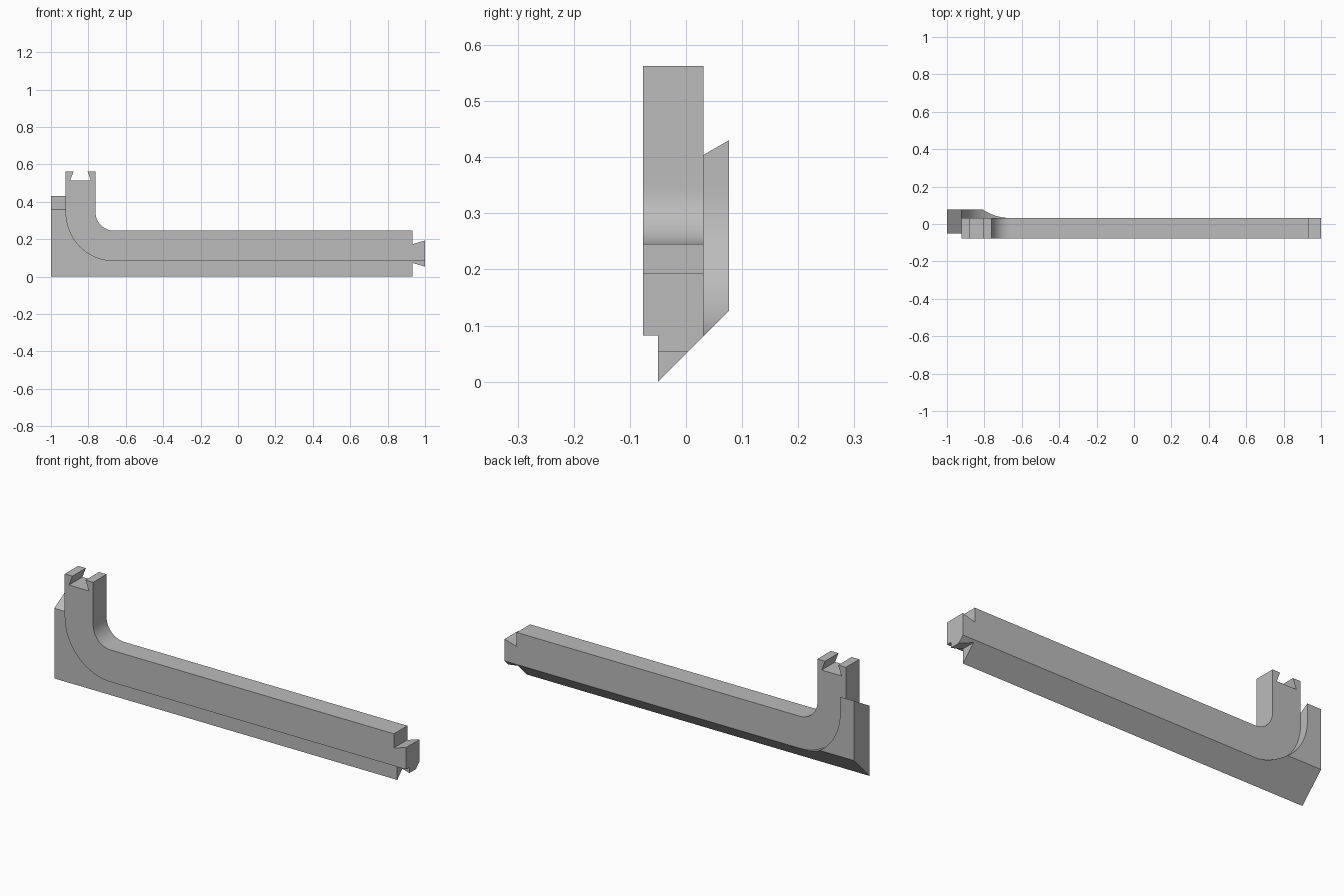
import bpy
import bmesh
import math
from mathutils import Vector

old = bpy.data.objects.get("Cube")
if old:
    bpy.data.objects.remove(old, do_unlink=True)

grey = bpy.data.materials.new("plain grey")
grey.use_nodes = True
grey.diffuse_color = (0.5, 0.5, 0.5, 1)
grey.node_tree.nodes["Principled BSDF"].inputs["Base Color"].default_value = (0.5, 0.5, 0.5, 1)

# Main dimensions
FRONT, BACK = -0.077, 0.031            # bent bar depth
LIP_FRONT, LIP_BACK = -0.05, 0.077     # backing flange depth
LEFT, RIGHT, TOP = -0.922, -0.762, 0.563   # upright arm
BAR_LOW, BAR_TOP, BAR_END = 0.082, 0.245, 0.932
BEND_X, BEND_Z = -0.662, 0.345         # shared centre of both bend arcs
ARM_MID = (LEFT + RIGHT) / 2
TENON_Z, ROOT, TIP = 0.123, 0.05, 0.07


def bend(rx, rz, steps=20):
    """Quarter arc from the upright arm down to the long bar."""
    angles = [math.pi * (1 + 0.5 * i / steps) for i in range(steps + 1)]
    return [(BEND_X + rx * math.cos(a), BEND_Z + rz * math.sin(a)) for a in angles]


def prism(name, outline, y0, y1, cuts=()):
    """Extrude an x-z outline along y and trim it with planes."""
    bm = bmesh.new()
    face = bm.faces.new([bm.verts.new((x, y0, z)) for x, z in outline])
    moved = bmesh.ops.extrude_face_region(bm, geom=[face], use_keep_orig=True)["geom"]
    bmesh.ops.translate(bm, vec=(0, y1 - y0, 0),
                        verts=[v for v in moved if isinstance(v, bmesh.types.BMVert)])
    for point, normal in cuts:
        bmesh.ops.bisect_plane(bm, geom=bm.verts[:] + bm.edges[:] + bm.faces[:], dist=1e-5,
                               plane_co=point, plane_no=Vector(normal).normalized(),
                               clear_outer=True)
        bmesh.ops.holes_fill(bm, edges=[e for e in bm.edges if e.is_boundary])
    bmesh.ops.recalc_face_normals(bm, faces=bm.faces[:])
    mesh = bpy.data.meshes.new(name)
    bm.to_mesh(mesh)
    bm.free()
    mesh.materials.append(grey)
    obj = bpy.data.objects.new(name, mesh)
    bpy.context.collection.objects.link(obj)
    bpy.ops.object.select_all(action="DESELECT")
    obj.select_set(True)
    bpy.context.view_layer.objects.active = obj
    bpy.ops.object.shade_smooth_by_angle(angle=math.radians(30))
    return obj


outer = bend(BEND_X - LEFT, BEND_Z - BAR_LOW)
inner = bend(BEND_X - RIGHT, BEND_Z - BAR_TOP)

# Bent bar with a dovetail slot in the arm and the upper part of the end tenon
slot = [(ARM_MID + 0.037, TOP), (ARM_MID + 0.056, 0.513),
        (ARM_MID - 0.056, 0.513), (ARM_MID - 0.037, TOP)]
bar_end = [(1, BAR_LOW), (1, TENON_Z + TIP), (BAR_END, TENON_Z + ROOT), (BAR_END, BAR_TOP)]
prism("bent_bar",
      [(LEFT, TOP)] + outer + bar_end + inner[::-1] + [(RIGHT, TOP)] + slot,
      FRONT, BACK)

# Backing flange hugging the outside of the bend, bevelled below and sloped on top
flange_end = [(1, BAR_LOW), (1, TENON_Z - TIP), (BAR_END, TENON_Z - ROOT), (BAR_END, 0)]
prism("backing_flange",
      [(-1, 0), (-1, 0.5), (LEFT, 0.5)] + outer + flange_end,
      LIP_FRONT, LIP_BACK,
      cuts=[((0, LIP_FRONT, 0), (0, 1, -1)),
            ((0, BACK, 0.404), (0, -0.5, math.cos(math.radians(30))))])
